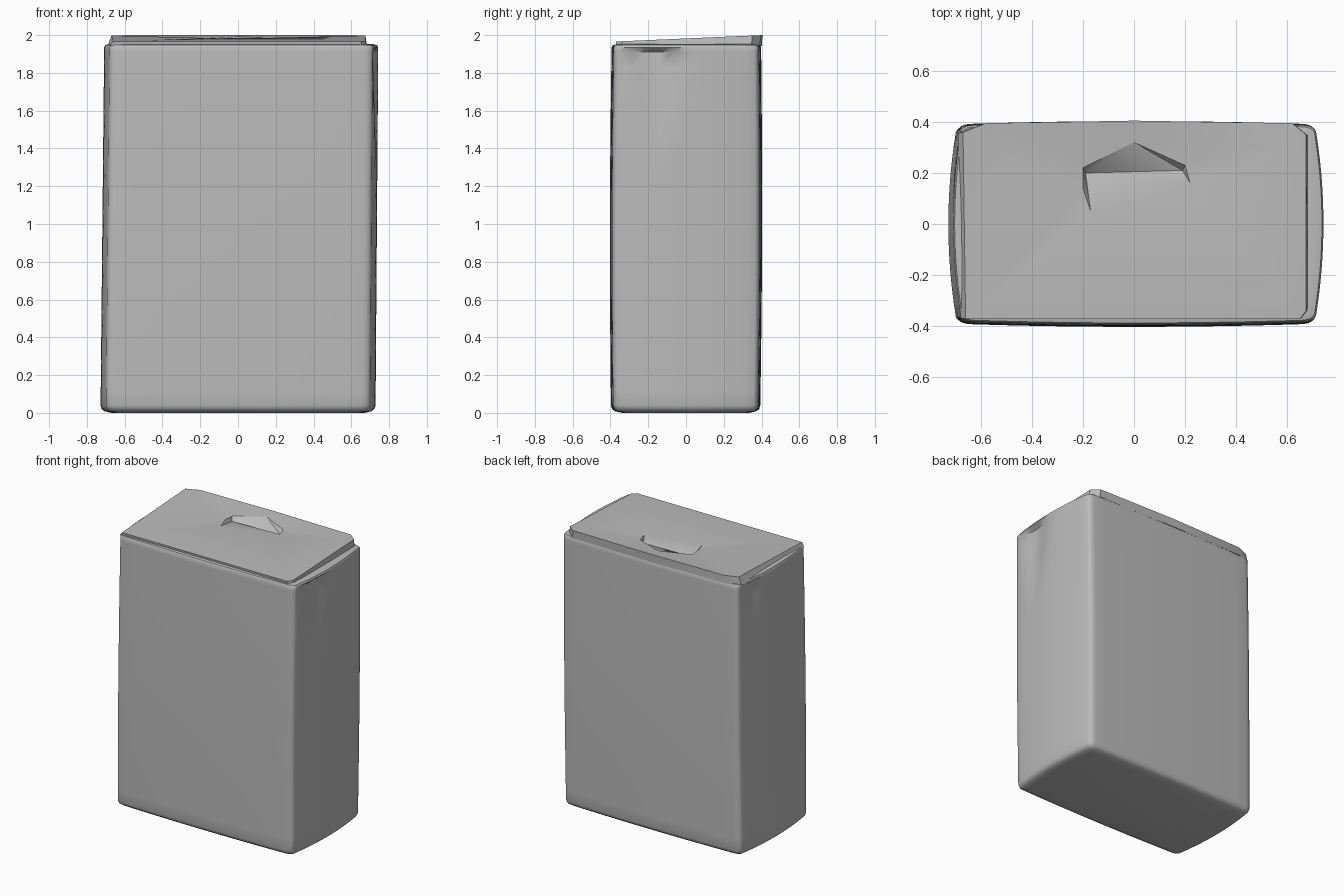
import bpy, bmesh, math

cube = bpy.data.objects.get("Cube")
if cube:
    bpy.data.objects.remove(cube, do_unlink=True)

grey = bpy.data.materials.new("paper_grey")
grey.use_nodes = True
colour = (0.5, 0.5, 0.5, 1)
grey.diffuse_color = colour
grey.node_tree.nodes["Principled BSDF"].inputs["Base Color"].default_value = colour


def finish(name, bm, angle):
    bmesh.ops.recalc_face_normals(bm, faces=bm.faces)
    mesh = bpy.data.meshes.new(name)
    bm.to_mesh(mesh)
    bm.free()
    mesh.materials.append(grey)
    obj = bpy.data.objects.new(name, mesh)
    bpy.context.collection.objects.link(obj)
    bpy.ops.object.select_all(action="DESELECT")
    obj.select_set(True)
    bpy.context.view_layer.objects.active = obj
    bpy.ops.object.shade_smooth_by_angle(angle=math.radians(angle))
    return obj


def rounded_outline(r, steps=16, arc=4):
    """Unit square outline with rounded corners, counter-clockwise."""
    pts = []
    for k in range(4):
        turn = k * math.pi / 2
        side = [(1, (1 - r) * (2 * i / steps - 1)) for i in range(steps + 1)]
        side += [(1 - r + r * math.cos(i / arc * math.pi / 2),
                  1 - r + r * math.sin(i / arc * math.pi / 2)) for i in range(1, arc)]
        pts += [(x * math.cos(turn) - y * math.sin(turn),
                 x * math.sin(turn) + y * math.cos(turn)) for x, y in side]
    return pts


def crease(y, z, centre, low, width, depth):
    """V-shaped fold that widens and deepens towards the top."""
    t = max(0, (z - low) / (1.9 - low))
    if t == 0 or z > 1.93:
        return 0
    return depth * t * max(0, 1 - abs(y - centre) / (width * t))


def body_point(u, v, z, inset):
    """Place an outline point on the slightly bulging bag."""
    h = z / 2
    swell = math.sin(math.pi * min(1, h))
    left, right = 0.695 - 0.02 * h, 0.695 + 0.015 * h
    x = u * (right if u > 0 else left) * (1 - inset / 0.7)
    y = v * (0.383 + 0.008 * swell) * (1 - inset / 0.38)
    x += u * 0.033 * (1 - v * v)
    y += v * 0.012 * (1 - u * u)
    y -= 0.004 * (1 - h) - 0.002
    if u > 0.9:
        x -= crease(y, z, -0.16, 1.2, 0.2, 0.035)
    if u < -0.9:
        x += crease(y, z, 0.24, 1.4, 0.12, 0.025)
    return x, y, z


# Bag body: stacked rounded rings, narrower at the rims
bm = bmesh.new()
outline = rounded_outline(0.06)
levels = [(0, 0.06), (0.008, 0.022), (0.02, 0.006), (0.04, 0)]
levels += [(0.04 + 1.87 * i / 24, 0) for i in range(1, 25)]
levels += [(1.935, 0), (1.947, 0.006), (1.953, 0.03)]
rings = [[bm.verts.new(body_point(u, v, z, inset)) for u, v in outline]
         for z, inset in levels]
count = len(outline)
for a, b in zip(rings, rings[1:]):
    for i in range(count):
        j = (i + 1) % count
        bm.faces.new((a[i], a[j], b[j], b[i]))
bm.faces.new(rings[0])
# Top of the body slopes down to a floor beneath the folded lid
floor = [bm.verts.new((v.co.x * 0.9, v.co.y * 0.9, 1.945)) for v in rings[-1]]
for i in range(count):
    j = (i + 1) % count
    bm.faces.new((rings[-1][i], rings[-1][j], floor[j], floor[i]))
bm.faces.new(floor)
finish("bag_body", bm, 40)

# Folded lid: wedge sheet rising to the back, with a pinched finger hole
edge = [(-0.66, -0.372), (0.65, -0.372), (0.675, -0.34), (0.675, 0.35),
        (0.62, 0.395), (0, 0.405), (-0.58, 0.395), (-0.67, 0.36)]
rim = [(-0.2, 0.22), (0, 0.32), (0.2, 0.23), (0.22, 0.16), (-0.17, 0.05), (-0.2, 0.14)]
pocket = [(-0.19, 0.2), (0.19, 0.21)]


def lid_z(y):
    return 1.966 + 0.034 * (y + 0.372) / 0.777


bm = bmesh.new()
verts = [bm.verts.new((x, y, lid_z(y))) for x, y in edge]
for (x, y), drop in zip(rim, (0.012, 0.004, 0.01, 0.003, 0.002, 0.003)):
    verts.append(bm.verts.new((x, y, lid_z(y) - drop)))
verts += [bm.verts.new((x, y, lid_z(y) - 0.038)) for x, y in pocket]
sheet = ["0 1 11 12", "1 2 11", "2 3 11", "3 4 10 11", "4 5 9 10", "5 6 8 9",
         "6 7 8", "7 0 13 8", "0 12 13", "9 8 14", "9 14 15", "9 15 10",
         "14 13 12", "14 12 11 15", "15 11 10", "8 13 14"]
for face in sheet:
    bm.faces.new([verts[int(i)] for i in face.split()])
# Skirt joining the lid to the body
skirt = [bm.verts.new((x * (1.03 if x < 0 else 1.01), y * 0.99, 1.942)) for x, y in edge]
for i in range(len(edge)):
    j = (i + 1) % len(edge)
    bm.faces.new((verts[j], verts[i], skirt[i], skirt[j]))
finish("folded_lid", bm, 35)
